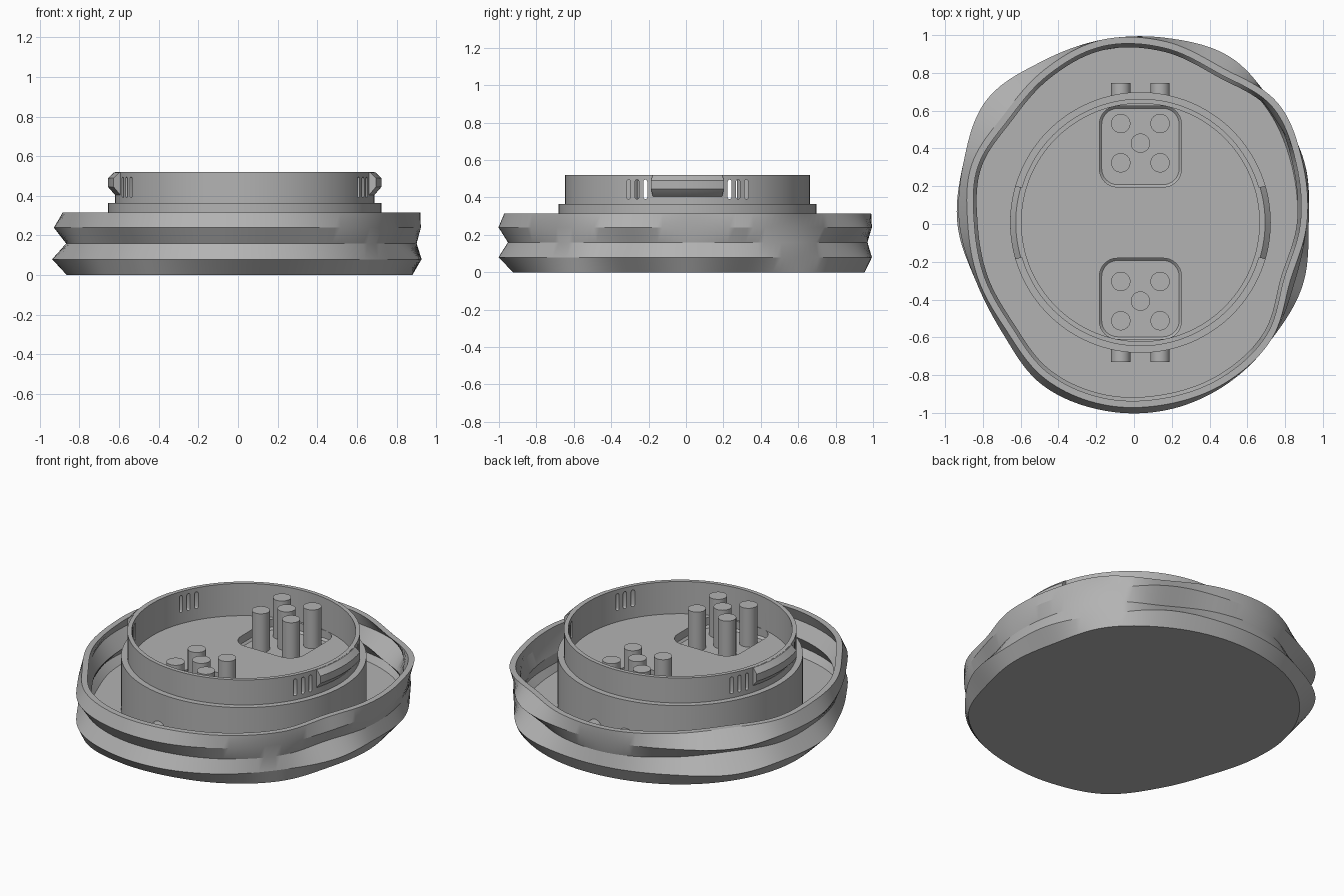
import bpy, bmesh, math
from mathutils import Vector

if "Cube" in bpy.data.objects:
    bpy.data.objects.remove(bpy.data.objects["Cube"])

CX, CY = 0.034, 0.008          # centre of the collar
grey = bpy.data.materials.new("plain grey")
grey.diffuse_color = (0.45, 0.45, 0.45, 1)
grey.use_nodes = True
grey.node_tree.nodes["Principled BSDF"].inputs["Base Color"].default_value = grey.diffuse_color


def make(name, bm, smooth=True):
    bmesh.ops.recalc_face_normals(bm, faces=bm.faces[:])
    me = bpy.data.meshes.new(name)
    bm.to_mesh(me)
    bm.free()
    me.materials.append(grey)
    ob = bpy.data.objects.new(name, me)
    bpy.context.collection.objects.link(ob)
    if smooth:
        bpy.ops.object.select_all(action='DESELECT')
        bpy.context.view_layer.objects.active = ob
        ob.select_set(True)
        bpy.ops.object.shade_smooth_by_angle(angle=math.radians(25))
    return ob


def loft(bm, rings, cap_start=True, cap_end=True):
    loops = [[bm.verts.new(p) for p in ring] for ring in rings]
    n = len(loops[0])
    for a, b in zip(loops, loops[1:]):
        for i in range(n):
            j = (i + 1) % n
            bm.faces.new((a[i], a[j], b[j], b[i]))
    if cap_start:
        bm.faces.new(loops[0][::-1])
    if cap_end:
        bm.faces.new(loops[-1])


def circle(r, z, n=128):
    return [(CX + r * math.cos(2 * math.pi * i / n),
             CY + r * math.sin(2 * math.pi * i / n), z) for i in range(n)]


def rounded_rect(cx, cy, z, hx, hy, r, seg=8):
    pts = []
    for k, (sx, sy) in enumerate(((1, 1), (-1, 1), (-1, -1), (1, -1))):
        for i in range(seg + 1):
            a = math.pi / 2 * (k + i / seg)
            pts.append((cx + sx * (hx - r) + r * math.cos(a),
                        cy + sy * (hy - r) + r * math.sin(a), z))
    return pts


def cut(target, cutter):
    mod = target.modifiers.new("cut", 'BOOLEAN')
    mod.operation = 'DIFFERENCE'
    mod.solver = 'EXACT'
    mod.object = cutter
    bpy.context.view_layer.objects.active = target
    bpy.ops.object.modifier_apply(modifier=mod.name)
    bpy.data.objects.remove(cutter, do_unlink=True)


# Wavy outline radii, one every 20 degrees from +x
RIM = (.915, .95, .995, .95, .98, .99, .945, .90, .915, .88, .875, .88, .945, .97, .97, .97, .95, .88)
BULGE = (.925, .96, .97, 1.02, 1.0, .99, .99, 1.02, .96, .935, .89, .905, .98, 1.0, 1.0, .98, .95, .95)
FOOT = (.88, .89, .96, .965, .96, .95, .945, .93, .90, .855, .83, .87, .94, .93, .92, .93, .93, .88)
WAIST = [r * .98 for r in RIM]
UPPER = list(BULGE)
UPPER[0], UPPER[17], UPPER[9] = .915, .905, .925


def radius(table, t):
    # periodic Catmull-Rom through the table
    n = len(table)
    x = t / (2 * math.pi) * n
    i = int(x)
    f = x - i
    a, b, c, d = (table[(i + k) % n] for k in (-1, 0, 1, 2))
    return b + .5 * f * (c - a + f * (2 * a - 5 * b + 4 * c - d + f * (3 * (b - c) + d - a)))


def outline(table, z, inset=0.0, n=180):
    return [(((radius(table, 2 * math.pi * i / n) - inset) * math.cos(2 * math.pi * i / n)),
             ((radius(table, 2 * math.pi * i / n) - inset) * math.sin(2 * math.pi * i / n)), z)
            for i in range(n)]


# Wavy tray: outside up, over the rim, inside down to the floor
W = .035
LOW = [(a + b) / 2 for a, b in zip(FOOT, BULGE)]
bm = bmesh.new()
loft(bm, [outline(FOOT, 0), outline(BULGE, .08), outline(WAIST, .16), outline(UPPER, .24),
          outline(RIM, .315), outline(RIM, .315, W), outline(UPPER, .24, W),
          outline(WAIST, .16, W), outline(BULGE, .08, W), outline(LOW, .04, W)])
make("wavy_tray", bm)

# Stepped round collar with a raised inner deck
bm = bmesh.new()
loft(bm, [circle(.69, .03), circle(.69, .365), circle(.655, .365), circle(.655, .52),
          circle(.63, .52), circle(.63, .32)])
collar = make("collar", bm, False)

# Rounded pockets in the deck
POCKETS = ((.41, .428), (-.395, -.408))
for cy, _ in POCKETS:
    bm = bmesh.new()
    loft(bm, [rounded_rect(CX, cy, .26, .205, .202, .085), rounded_rect(CX, cy, .272, .217, .214, .095),
              rounded_rect(CX, cy, .36, .217, .214, .095)])
    cut(collar, make("pocket_cutter", bm, False))

# Vent slots beside the side tabs
bm = bmesh.new()
for side in (-1, 1):
    for off in (.225, .27, .315):
        for sx in (-1, 1):
            ring = rounded_rect(CY + side * off, .443, 0, .01, .052, .0095, 3)
            loft(bm, [[(CX + sx * x, p[0], p[1]) for p in ring] for x in (.45, .8)])
cut(collar, make("slot_cutter", bm, False))
bpy.ops.object.select_all(action='DESELECT')
collar.select_set(True)
bpy.context.view_layer.objects.active = collar
bpy.ops.object.shade_smooth_by_angle(angle=math.radians(25))

# Curved chamfered tabs on both sides
TAB = ((.645, .40), (.655, .405), (.69, .445), (.69, .49), (.66, .519), (.645, .519))
half = math.asin(.195 / .69)
for name, start in (("right_tab", 0), ("left_tab", math.pi)):
    bm = bmesh.new()
    rings = []
    for i in range(17):
        a = start - half + 2 * half * i / 16
        rings.append([(CX + r * math.cos(a), CY + r * math.sin(a), z) for r, z in TAB])
    loft(bm, rings)
    make(name, bm)


def rod(name, base, tip, r, n=40):
    base, tip = Vector(base), Vector(tip)
    q = (tip - base).to_track_quat('Z', 'Y')
    bm = bmesh.new()
    loft(bm, [[c + q @ Vector((r * math.cos(2 * math.pi * i / n), r * math.sin(2 * math.pi * i / n), 0))
               for i in range(n)] for c in (base, tip)])
    make(name, bm)


# Five contact pins in each pocket
for _, cy in POCKETS:
    for dx, dy in ((0, 0), (1, 1), (1, -1), (-1, 1), (-1, -1)):
        x, y = CX + .104 * dx, cy + .104 * dy
        rod("pin", (x, y, .25), (x, y, .50), .051)

# Short horizontal stubs at front and back of the collar
for sy in (-1, 1):
    for dx in (-.104, .104):
        rod("stub", (CX + dx, CY + sy * .64, .14), (CX + dx, CY + sy * .738, .14), .051)
